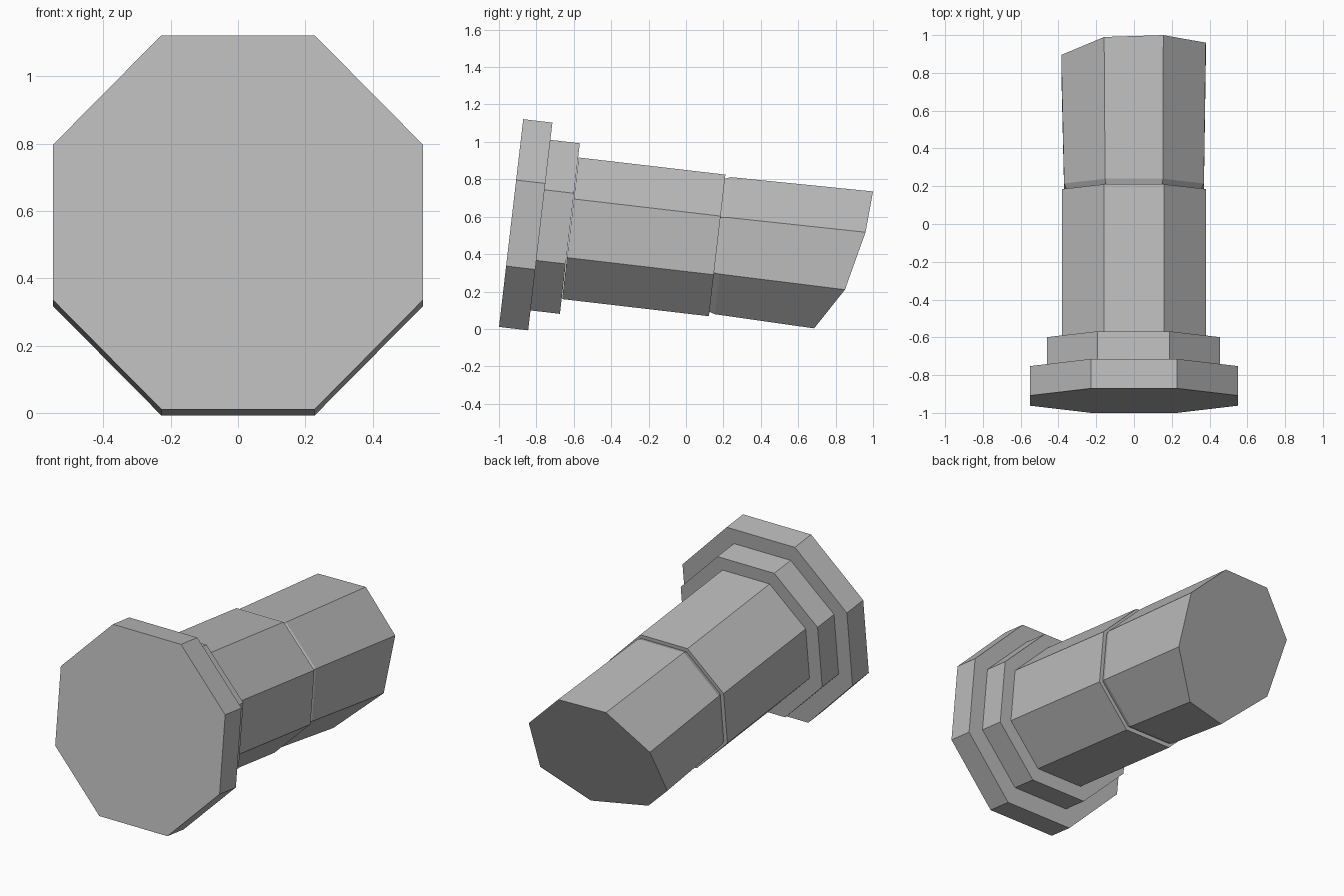
import bpy, bmesh, math
from mathutils import Vector

if "Cube" in bpy.data.objects:
    bpy.data.objects.remove(bpy.data.objects["Cube"])

TILT = math.radians(6.65)
AXIS = Vector((0, math.cos(TILT), -math.sin(TILT)))   # long axis, sloping down to the back
UP = Vector((0, math.sin(TILT), math.cos(TILT)))

grey = bpy.data.materials.new("plain grey")
grey.diffuse_color = (0.5, 0.5, 0.5, 1)
grey.use_nodes = True
grey.node_tree.nodes["Principled BSDF"].inputs["Base Color"].default_value = grey.diffuse_color


def octagon(centre, half_w, half_h):
    """Octagon ring with flats on the sides, square to the long axis."""
    c = Vector(centre)
    ring = []
    for i in range(8):
        a = math.radians(22.5 + 45 * i)
        k = 1 / math.cos(math.radians(22.5))
        ring.append(c + Vector((half_w * k * math.cos(a), 0, 0)) + UP * (half_h * k * math.sin(a)))
    return ring


def loft(name, rings, cap_front=False):
    """Skin a row of eight-sided rings and close the back end."""
    bm = bmesh.new()
    rows = [[bm.verts.new(p) for p in ring] for ring in rings]
    for r, s in zip(rows, rows[1:]):
        for i in range(8):
            j = (i + 1) % 8
            bm.faces.new((r[i], r[j], s[j], s[i]))
    bm.faces.new(rows[-1])
    if cap_front:
        bm.faces.new(rows[0][::-1])
    bmesh.ops.recalc_face_normals(bm, faces=bm.faces)
    # make sure the side walls face outward
    bm.normal_update()
    bm.faces.ensure_lookup_table()
    mid = sum((v.co for v in bm.verts), Vector()) / len(bm.verts)
    if bm.faces[0].normal.dot(bm.faces[0].calc_center_median() - mid) < 0:
        bmesh.ops.reverse_faces(bm, faces=bm.faces)
    mesh = bpy.data.meshes.new(name)
    bm.to_mesh(mesh)
    bm.free()
    mesh.materials.append(grey)
    obj = bpy.data.objects.new(name, mesh)
    bpy.context.collection.objects.link(obj)
    return obj


def prism(name, start, length, half_w, half_h, cap_front=False):
    s = Vector(start)
    return loft(name, [octagon(s, half_w, half_h),
                       octagon(s + AXIS * length, half_w, half_h)], cap_front)


# Stepped head and shaft
prism("head_flange", (0, -0.935, 0.566), 0.157, 0.55, 0.559, True)
prism("collar", (-0.003, -0.779, 0.555), 0.159, 0.458, 0.459)
prism("shaft", (0, -0.618, 0.538), 0.79, 0.381, 0.381)

# Tip: small bevelled start, then a slightly flared body ending in a skewed cut
tip_end = [Vector(p) for p in (
    (0.38, 0.960, 0.517), (0.155, 1.0, 0.735), (-0.158, 0.99, 0.736), (-0.385, 0.895, 0.520),
    (-0.383, 0.725, 0.222), (-0.158, 0.585, 0.018), (0.158, 0.685, 0.003), (0.38, 0.850, 0.210))]
loft("tip", [octagon((0, 0.165, 0.4475), 0.357, 0.357),
             octagon((0, 0.197, 0.445), 0.370, 0.369), tip_end])
